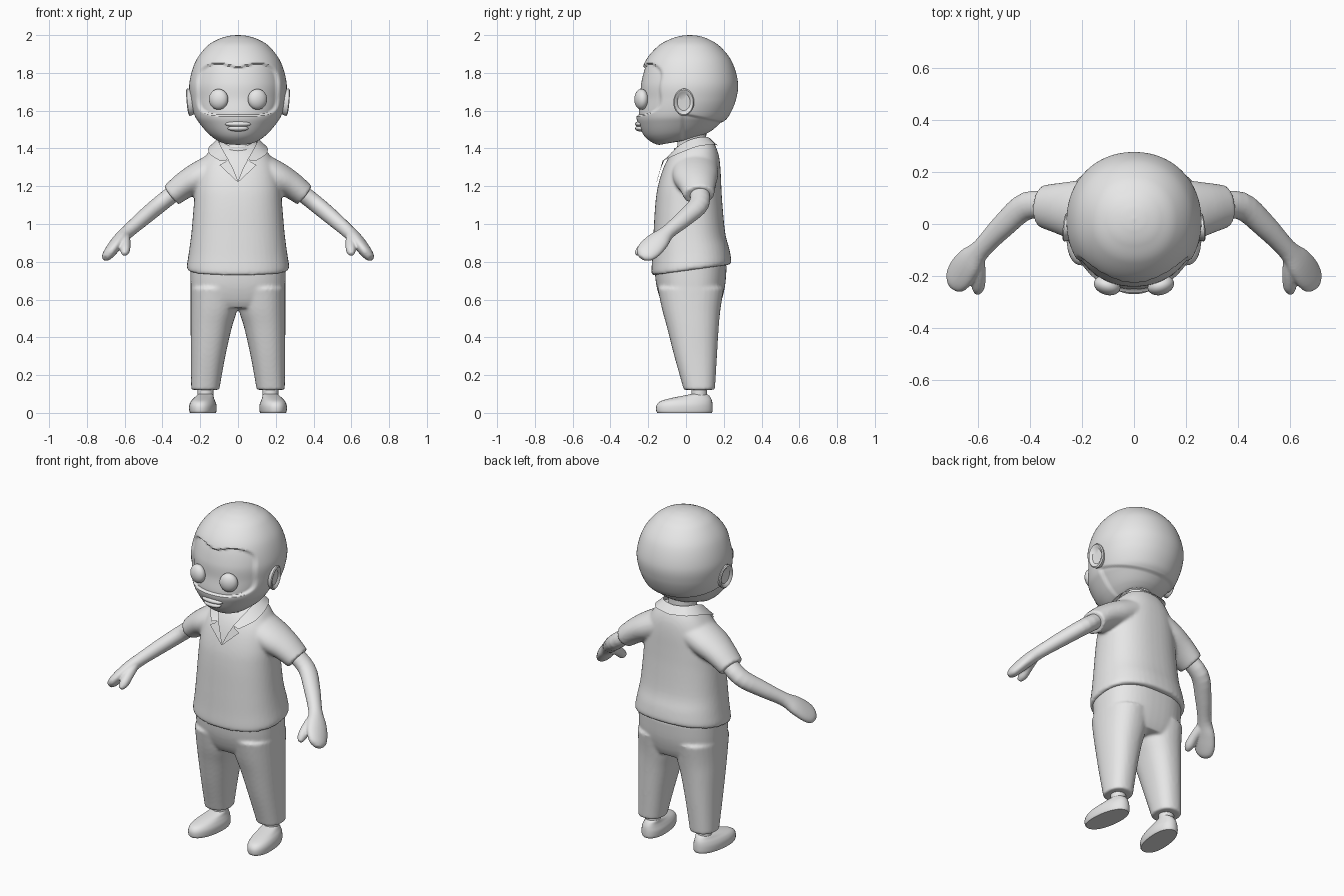
import bpy, bmesh, math
from mathutils import Vector, Matrix

cube = bpy.data.objects.get("Cube")
if cube:
    bpy.data.objects.remove(cube)

grey = bpy.data.materials.new("plain grey")
grey.use_nodes = True
grey.diffuse_color = (0.8, 0.8, 0.8, 1)
for node in grey.node_tree.nodes:
    if node.type == 'BSDF_PRINCIPLED':
        node.inputs["Base Color"].default_value = (0.8, 0.8, 0.8, 1)


def smoothstep(t):
    t = max(0.0, min(1.0, t))
    return t * t * (3 - 2 * t)


def spline(rows, steps):
    """Smooth interpolation through equally long tuples."""
    out = []
    for i in range(len(rows) - 1):
        quad = (rows[max(i - 1, 0)], rows[i], rows[i + 1], rows[min(i + 2, len(rows) - 1)])
        for k in range(steps):
            t = k / steps
            out.append([b + 0.5 * t * (c - a + t * (2*a - 5*b + 4*c - d + t * (3*(b - c) + d - a)))
                        for a, b, c, d in zip(*quad)])
    out.append(list(rows[-1]))
    return out


def loft(bm, rings, segs=32, power=2.0):
    """Skin rings given as (centre, first radius vector, second radius vector)."""
    loops = []
    for c, u, v in rings:
        loop = []
        for i in range(segs):
            a = math.tau * i / segs
            ca, sa = math.cos(a), math.sin(a)
            s = math.copysign(abs(ca) ** (2 / power), ca)
            t = math.copysign(abs(sa) ** (2 / power), sa)
            loop.append(bm.verts.new(c + u * s + v * t))
        loops.append(loop)
    for low, high in zip(loops, loops[1:]):
        for i in range(segs):
            j = (i + 1) % segs
            bm.faces.new((low[i], low[j], high[j], high[i]))
    bm.faces.new(loops[0][::-1])
    bm.faces.new(loops[-1])


def stack(bm, rows, steps=4, segs=32, power=2.0):
    """Upright loft; rows are (z, centre x, half width, front y, back y, tilt)."""
    rings = []
    for z, cx, rx, front, back, tilt in spline(rows, steps):
        depth = (back - front) / 2
        rings.append((Vector((cx, (front + back) / 2, z)),
                      Vector((rx, 0, 0)), Vector((0, depth, depth * tilt))))
    loft(bm, rings, segs, power)


def limb(bm, rows, normal, steps=4, segs=20):
    """Loft along a path; rows are (x, y, z, half width, half thickness)."""
    rows = spline(rows, steps)
    pts = [Vector(r[:3]) for r in rows]
    rings = []
    for i, r in enumerate(rows):
        along = (pts[min(i + 1, len(pts) - 1)] - pts[max(i - 1, 0)]).normalized()
        wide = along.cross(Vector(normal)).normalized()
        rings.append((pts[i], wide * r[3], wide.cross(along) * r[4]))
    loft(bm, rings, segs)


def ball(bm, place, size, turn=0.0):
    matrix = Matrix.Translation(place) @ Matrix.Rotation(turn, 4, 'Z') @ Matrix.Diagonal((*size, 1))
    bmesh.ops.create_uvsphere(bm, u_segments=32, v_segments=16, radius=1, matrix=matrix)


def finish(name, bm, mirror=False, voxel=0, smooth=4):
    bmesh.ops.recalc_face_normals(bm, faces=bm.faces)
    mesh = bpy.data.meshes.new(name)
    bm.to_mesh(mesh)
    bm.free()
    mesh.materials.append(grey)
    for p in mesh.polygons:
        p.use_smooth = True
    mesh.set_sharp_from_angle(angle=math.radians(40))
    ob = bpy.data.objects.new(name, mesh)
    bpy.context.scene.collection.objects.link(ob)
    if mirror:
        ob.modifiers.new("mirror", 'MIRROR').use_mirror_merge = False
    if voxel:
        mod = ob.modifiers.new("blend", 'REMESH')
        mod.mode = 'VOXEL'
        mod.voxel_size = voxel
        mod.use_smooth_shade = True
        mod = ob.modifiers.new("soften", 'SMOOTH')
        mod.iterations = smooth
    return ob


# Head with the face and nape set back from hair and beard
bm = bmesh.new()
stack(bm, [(1.432, 0, .03, -.10, -.03, .15), (1.445, 0, .10, -.15, .10, .2),
           (1.478, 0, .155, -.215, .15, .1), (1.535, 0, .205, -.252, .20, .03),
           (1.58, 0, .232, -.264, .232, 0), (1.66, 0, .252, -.255, .265, 0),
           (1.75, 0, .257, -.25, .275, 0), (1.86, 0, .225, -.216, .243, 0),
           (1.94, 0, .165, -.15, .18, 0), (1.978, 0, .105, -.085, .12, 0),
           (1.995, 0, .05, -.03, .07, 0), (2.0, 0, .005, .015, .025, 0)],
      steps=12, segs=160, power=2.1)
for v in bm.verts:
    x, y, z = abs(v.co.x), v.co.y, v.co.z
    inset = 0
    if y < 0:
        top = 1.835 + .022 * smoothstep(x / .12)
        high = (z - 1.7) / (top - 1.7) if z > 1.7 else (1.7 - z) / .13
        reach = ((x / .222) ** 4 + high ** 4) ** .25
        inset = .014 * smoothstep((1 - reach) / .06)
    nape = 1.585 - .2 * max(y, 0)
    inset = max(inset, .012 * smoothstep((nape - z) / .012) * smoothstep((y + .03) / .02))
    v.co -= Vector((v.co.x, y, 0)).normalized() * inset
finish("head", bm)

# Ears with a raised rim
bm = bmesh.new()
loft(bm, [(Vector((x, -.012, 1.645)), Vector((-.1 * r, r, 0)), Vector((.12 * r, 0, r * 1.32)))
          for x, r in [(.225, .042), (.25, .053), (.262, .055), (.267, .05),
                       (.263, .04), (.256, .034), (.255, .01)]], segs=24)
finish("ears", bm, mirror=True)

# Eyes and lips
bm = bmesh.new()
ball(bm, (.103, -.236, 1.66), (.052, .036, .055), .3)
finish("eyes", bm, mirror=True)
bm = bmesh.new()
for z, w in ((1.529, .068), (1.506, .055)):
    ball(bm, (0, -.243, z), (w, .026, .016))
finish("lips", bm)

# Neck with an undershirt band
bm = bmesh.new()
stack(bm, [(1.3, 0, .095, -.06, .12, 0), (1.4, 0, .1, -.065, .125, .15),
           (1.415, 0, .095, -.06, .12, .15), (1.425, 0, .08, -.045, .108, .1),
           (1.53, 0, .08, -.045, .108, 0)])
finish("neck", bm)

# Shirt body and sleeves
bm = bmesh.new()
stack(bm, [(.757, 0, .266, -.178, .236, .14), (.778, 0, .271, -.183, .24, .13),
           (.85, 0, .26, -.178, .23, .08), (.95, 0, .247, -.172, .208, 0),
           (1.1, 0, .234, -.163, .193, 0), (1.2, 0, .226, -.149, .187, 0),
           (1.3, 0, .205, -.118, .182, 0), (1.37, 0, .165, -.08, .172, 0),
           (1.42, 0, .12, -.035, .15, .05), (1.437, 0, .09, 0, .13, .08)],
      segs=48, power=2.35)
for s in (1, -1):
    limb(bm, [(s * .09, .045, 1.3, .125, .09), (s * .2, .05, 1.25, .12, .083),
              (s * .28, .06, 1.207, .1, .072), (s * .353, .068, 1.152, .081, .062)],
         (s * .6, 0, .8), segs=32)
finish("shirt", bm, voxel=.009, smooth=5)

# Folded collar and lapels
def flap(name, inner, outer, steps):
    bm = bmesh.new()
    rows = [[bm.verts.new(p) for p in spline(edge, steps)] for edge in (inner, outer)]
    for i in range(len(rows[0]) - 1):
        bm.faces.new((rows[0][i], rows[0][i + 1], rows[1][i + 1], rows[1][i]))
    bmesh.ops.solidify(bm, geom=bm.faces[:], thickness=.016)
    finish(name, bm, mirror=True)


flap("collar",
     [(0, .125, 1.455), (.07, .11, 1.46), (.103, .05, 1.455), (.095, -.03, 1.42), (.05, -.115, 1.34)],
     [(0, .168, 1.415), (.1, .145, 1.42), (.152, .06, 1.41), (.15, -.045, 1.37), (.09, -.127, 1.332)], 6)
flap("lapels",
     [(.053, -.112, 1.345), (.025, -.135, 1.29), (0, -.153, 1.228)],
     [(.065, -.125, 1.33), (.098, -.13, 1.312), (.003, -.156, 1.223)], 1)

# Arms, hands and thumbs
bm = bmesh.new()
across = (.62, .1, .78)
limb(bm, [(.3, .068, 1.195, .05, .045), (.41, .07, 1.108, .054, .045), (.5, -.005, 1.033, .048, .042),
          (.585, -.095, .958, .04, .036), (.63, -.145, .912, .06, .036),
          (.665, -.19, .868, .066, .033), (.69, -.22, .835, .052, .027),
          (.702, -.235, .82, .02, .014)], across)
limb(bm, [(.6, -.14, .93, .03, .028), (.597, -.195, .897, .028, .028),
          (.598, -.24, .86, .026, .026), (.602, -.266, .84, .012, .012)], across)
finish("arms", bm, mirror=True, voxel=.006, smooth=4)

# Trousers
bm = bmesh.new()
stack(bm, [(.555, 0, .21, -.11, .17, 0), (.6, 0, .243, -.135, .19, 0),
           (.68, 0, .251, -.158, .208, 0), (.79, 0, .252, -.168, .216, 0)], segs=48, power=2.5)
for s in (1, -1):
    stack(bm, [(.122, s * .172, .074, -.015, .152, 0), (.14, s * .172, .076, -.017, .154, 0),
               (.3, s * .158, .091, -.062, .164, 0), (.45, s * .142, .109, -.1, .173, 0),
               (.55, s * .127, .124, -.127, .183, 0), (.66, s * .12, .131, -.15, .2, 0)],
          power=2.3)
finish("trousers", bm, voxel=.009, smooth=5)

# Ankles
bm = bmesh.new()
stack(bm, [(.05, .172, .042, .028, .112, 0), (.16, .172, .042, .028, .112, 0)])
finish("ankles", bm, mirror=True)

# Shoes, toes turned slightly outward
bm = bmesh.new()
stack(bm, [(0, .18, .066, -.152, .136, 0), (.012, .18, .07, -.158, .141, 0),
           (.04, .18, .07, -.156, .141, 0), (.062, .18, .062, -.135, .138, 0),
           (.078, .178, .052, -.08, .132, 0), (.092, .175, .044, -.01, .122, 0),
           (.1, .172, .038, .03, .11, 0)], power=2.2)
for v in bm.verts:
    v.co.x -= (v.co.y - .05) * .1
finish("shoes", bm, mirror=True)
